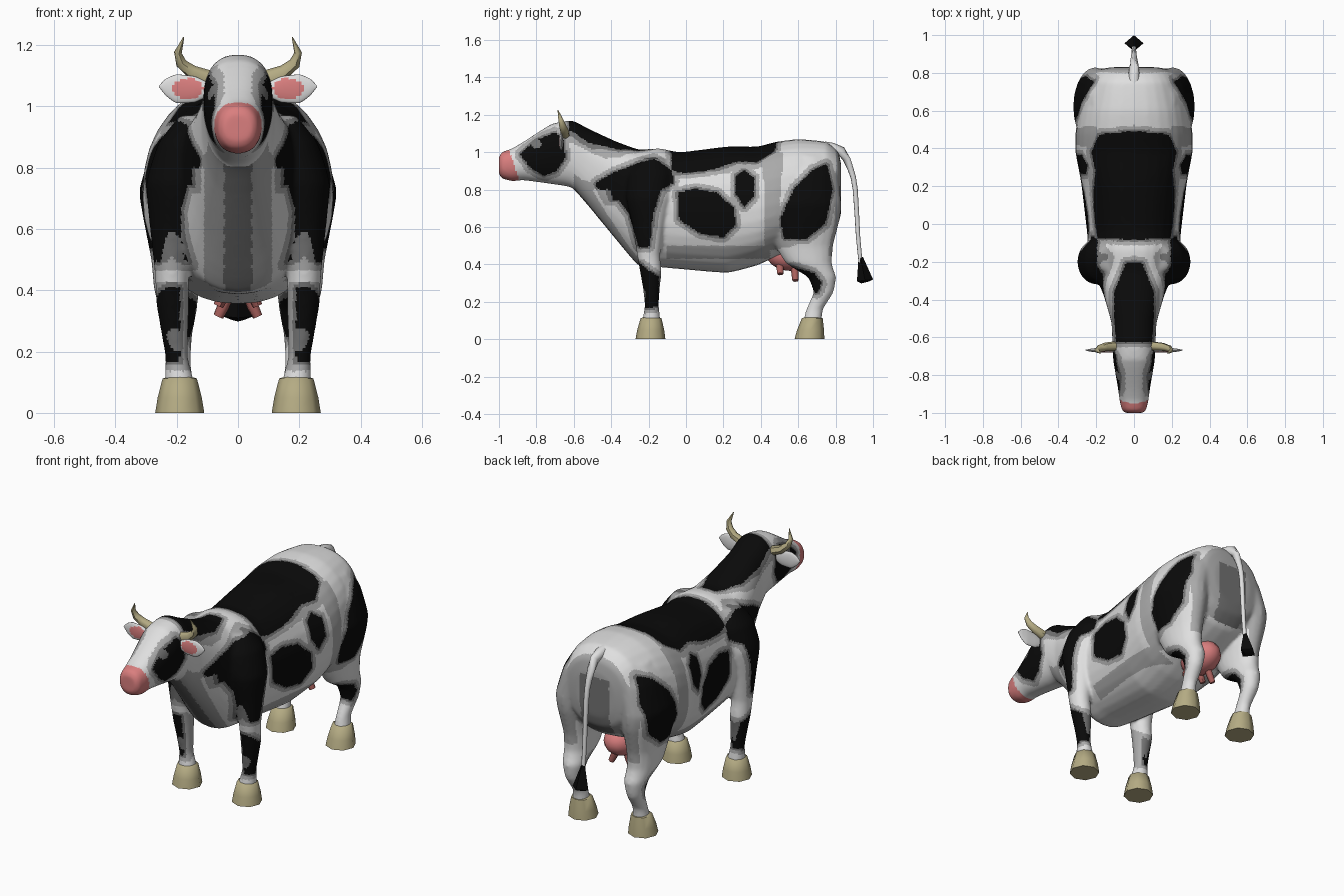
import bpy, bmesh, math
from mathutils import Vector, Matrix

if "Cube" in bpy.data.objects:
    bpy.data.objects.remove(bpy.data.objects["Cube"])


def mat(name, r, g, b):
    m = bpy.data.materials.new(name)
    m.diffuse_color = (r, g, b, 1)
    m.use_nodes = True
    m.node_tree.nodes["Principled BSDF"].inputs["Base Color"].default_value = m.diffuse_color
    return m


WHITE = mat("white_hide", .74, .74, .74)
LIGHT = mat("light_grey_hide", .40, .40, .40)
GREY = mat("grey_hide", .17, .17, .17)
BLACK = mat("black_hide", .003, .003, .003)
PINK = mat("pink_skin", .70, .21, .21)
ROSE = mat("dark_pink_skin", .40, .12, .11)
HORN = mat("horn", .46, .41, .23)


def dense(stations, n, curve=.4):
    """Interpolate tuples, blending straight segments with Catmull-Rom."""
    out = []
    for i in range(len(stations) - 1):
        p = [stations[max(0, min(len(stations) - 1, i + k))] for k in (-1, 0, 1, 2)]
        for s in range(n):
            t = s / n
            out.append([(1 - curve) * (b + (c - b) * t)
                        + curve * .5 * (2 * b + (c - a) * t + (2 * a - 5 * b + 4 * c - d) * t * t
                                        + (3 * b - a - 3 * c + d) * t ** 3) for a, b, c, d in zip(*p)])
    return out + [list(stations[-1])]


def loft(bm, rings):
    rows = [[bm.verts.new(p) for p in r] for r in rings]
    n = len(rows[0])
    for a, b in zip(rows, rows[1:]):
        for i in range(n):
            j = (i + 1) % n
            bm.faces.new((a[i], a[j], b[j], b[i]))
    bm.faces.new(rows[0])
    bm.faces.new(rows[-1])


def ring(c, u, v, n):
    """Ellipse around c spanned by u and v."""
    c, u, v = Vector(c), Vector(u), Vector(v)
    return [c + u * math.cos(a) + v * math.sin(a) for a in (2 * math.pi * i / n for i in range(n))]


def tube(bm, path, n=8):
    """Tube through (x, y, z, radius) points."""
    pts = [Vector(p[:3]) for p in path]
    rings = []
    for i, p in enumerate(pts):
        d = (pts[min(i + 1, len(pts) - 1)] - pts[max(i - 1, 0)]).normalized()
        u = d.cross(Vector((0.3, 1, 0.2)) if abs(d.y) < .8 else Vector((1, 0, 0))).normalized()
        rings.append(ring(p, u * path[i][3], d.cross(u) * path[i][3], n))
    loft(bm, rings)


def finish(bm, name, *mats, angle=60):
    bmesh.ops.recalc_face_normals(bm, faces=bm.faces)
    me = bpy.data.meshes.new(name)
    bm.to_mesh(me)
    bm.free()
    for m in mats:
        me.materials.append(m)
    ob = bpy.data.objects.new(name, me)
    bpy.context.collection.objects.link(ob)
    bpy.context.view_layer.objects.active = ob
    bpy.ops.object.select_all(action='DESELECT')
    ob.select_set(True)
    bpy.ops.object.shade_smooth_by_angle(angle=math.radians(angle))
    return ob


# Head, neck and trunk: (y, top, bottom, half width, height of widest point)
TRUNK = [(-1.0, .975, .885, .045, .93), (-.985, 1.0, .86, .064, .93), (-.93, 1.02, .845, .077, .94),
         (-.87, 1.055, .85, .085, .96), (-.72, 1.15, .83, .11, 1.03), (-.61, 1.17, .81, .115, 1.02),
         (-.52, 1.125, .71, .12, .95), (-.38, 1.06, .54, .16, .84), (-.255, 1.015, .395, .21, .74),
         (-.14, 1.02, .385, .24, .70), (-.03, 1.0, .375, .25, .68), (.22, 1.03, .355, .28, .68),
         (.38, 1.03, .395, .31, .70), (.48, 1.055, .44, .31, .72), (.6, 1.07, .48, .29, .75),
         (.75, 1.055, .55, .24, .80), (.815, 1.0, .62, .19, .82), (.83, .93, .68, .12, .82)]
# Legs: (z, y, y radius, x, x radius)
FORE = [(.09, -.185, .05, .19, .05), (.18, -.183, .038, .20, .037), (.27, -.185, .045, .207, .045),
        (.36, -.188, .058, .214, .053), (.45, -.20, .062, .216, .055), (.6, -.20, .085, .215, .072),
        (.75, -.20, .12, .20, .10), (.88, -.19, .12, .165, .095), (.97, -.18, .07, .12, .07)]
HIND = [(.09, .675, .05, .19, .045), (.16, .688, .045, .19, .036), (.25, .735, .053, .195, .045),
        (.33, .728, .075, .195, .06), (.37, .69, .10, .198, .068), (.41, .655, .125, .20, .075),
        (.50, .632, .155, .20, .083), (.65, .625, .20, .205, .107), (.73, .62, .21, .205, .117),
        (.88, .63, .185, .165, .11), (.98, .64, .13, .115, .10)]

trunk_rings = dense(TRUNK, 4)
bm = bmesh.new()
rings = []
for y, zt, zb, w, zm in trunk_rings:
    r = []
    for i in range(32):
        a = 2 * math.pi * i / 32
        c, s = math.cos(a), math.sin(a)
        h = zt - zm if s > 0 else zm - zb
        r.append((math.copysign(w * abs(c) ** .85, c), y, zm + math.copysign(h * abs(s) ** .9, s)))
    rings.append(r)
loft(bm, rings)
for side in (1, -1):
    for leg in (FORE, HIND):
        loft(bm, [ring((side * x, y, z), (rx, 0, 0), (0, ry, 0), 20) for z, y, ry, x, rx in dense(leg, 4)])
body = finish(bm, "body", angle=180)

# Fuse trunk and legs into one skin
mod = body.modifiers.new("fuse", 'REMESH')
mod.mode = 'VOXEL'
mod.voxel_size = .009
fused = bpy.data.meshes.new_from_object(body.evaluated_get(bpy.context.evaluated_depsgraph_get()))
body.modifiers.clear()
bm = bmesh.new()
bm.from_mesh(fused)
for _ in range(5):
    bmesh.ops.smooth_vert(bm, verts=bm.verts, factor=.5, use_axis_x=True, use_axis_y=True, use_axis_z=True)
bm.to_mesh(fused)
bm.free()
body.data = fused
fused.materials.clear()
for m in (WHITE, LIGHT, GREY, BLACK, PINK):
    fused.materials.append(m)

# Hide patches: outlines seen from the side (y, z) and from above (|x|, y)
SIDE = [
    [(-.48, .83), (-.40, .88), (-.25, .94), (-.17, .96), (-.08, .90), (-.07, .84), (-.14, .80), (-.18, .67),
     (-.20, .50), (-.25, .50), (-.30, .67), (-.36, .75), (-.44, .75)],
    [(-.04, .78), (.05, .80), (.16, .78), (.25, .70), (.26, .61), (.20, .55), (.08, .57), (-.03, .64)],
    [(.27, .87), (.31, .90), (.36, .86), (.355, .76), (.31, .715), (.27, .78)],
    [(.68, .90), (.75, .93), (.78, .80), (.74, .62), (.64, .54), (.53, .54), (.51, .64), (.58, .80)]]
SHIN = [(-.26, .41), (-.21, .37), (-.15, .33), (-.15, .18), (-.22, .17), (-.21, .25), (-.25, .33)]
HOCK = [(.57, .38), (.68, .35), (.72, .30), (.70, .25), (.66, .28)]
HEAD = [(-.88, .99), (-.80, 1.06), (-.70, 1.10), (-.66, 1.06), (-.65, .97), (-.70, .90), (-.76, .88), (-.83, .92)]
FLANK = [(.40, .97), (.52, 1.0), (.50, .70), (.58, .5), (.42, .47), (.42, .8)]
NECK = [(-.03, -.2), (.04, -.21), (.10, -.36), (.10, -.5), (.09, -.62), (-.03, -.62)]
SADDLE = [(-.03, -.08), (.19, -.07), (.215, .1), (.20, .28), (.22, .38), (.18, .47), (-.03, .49)]


def outline_distance(poly, px, py):
    """Distance to an outline, negative inside."""
    if not (min(p[0] for p in poly) - .06 < px < max(p[0] for p in poly) + .06
            and min(p[1] for p in poly) - .06 < py < max(p[1] for p in poly) + .06):
        return 1
    best, inside = 1, False
    for (ax, ay), (bx, by) in zip(poly, poly[1:] + poly[:1]):
        dx, dy = bx - ax, by - ay
        t = max(0, min(1, ((px - ax) * dx + (py - ay) * dy) / (dx * dx + dy * dy)))
        best = min(best, math.hypot(px - ax - t * dx, py - ay - t * dy))
        if (ay > py) != (by > py) and px < ax + (py - ay) * dx / dy:
            inside = not inside
    return -best if inside else best


def back_height(y):
    for a, b in zip(trunk_rings, trunk_rings[1:]):
        if y <= b[0]:
            return a[1] + (b[1] - a[1]) * (y - a[0]) / (b[0] - a[0])
    return 1


def hide_colour(c, n):
    x, y, z = abs(c.x), c.y, c.z
    if y < -.945 + (1.01 - z) * .33 and y < -.8:
        return 4
    d = 1
    if y < -.62:
        if x > .045:
            d = outline_distance(HEAD, y, z)
            if math.hypot(y + .80, z - 1.045) < .026:
                return 2
    elif z < .43 and x > .1:
        if y < 0:
            d = max(outline_distance(SHIN, y, z), .195 - x)
        elif n.y < .4:
            d = outline_distance(HOCK, y, z)
    elif x > .1 and (abs(n.x) > .15 or y < -.1):
        d = max(min(outline_distance(p, y, z) for p in SIDE), (.155 - x) if z < .8 else -1)
    if z > .85 and n.z > .1:
        drop = back_height(y) - z
        d = min(d, max(outline_distance(NECK, x, y), drop - .085), max(outline_distance(SADDLE, x, y), drop - .11))
    if d < .005:
        return 3
    if d < .016:
        return 2
    if -.6 < y < -.2 and n.y < -.3 and z > .38 and x < .11:      # chest
        return 2 if x < .045 else 1
    if n.y > .7 and z > .45 and y > .7:                          # hindquarters
        return 2 if x < .09 and z < .9 else 1
    if -.1 < y < .45 and x > .1 and .43 < z < .5 and n.z < -.2:  # belly band
        return 1
    if d < .035 or (x > .15 and outline_distance(FLANK, y, z) < 0):
        return 1
    return 0


for p in fused.polygons:
    p.use_smooth = True
    p.material_index = hide_colour(p.center, p.normal)

# Hooves
bm = bmesh.new()
for side in (1, -1):
    for y0, y1 in ((-.19, -.187), (.66, .675)):
        loft(bm, [ring((side * .19, y0 + (y1 - y0) * t, z), (r, 0, 0), (0, r, 0), 8)
                  for t, z, r in ((0, 0, .08), (.4, .05, .072), (1, .112, .056), (1, .12, .03))])
finish(bm, "hooves", HORN, angle=60)

# Horns
bm = bmesh.new()
for s in (1, -1):
    tube(bm, [(s * .085, -.645, 1.09, .026), (s * .15, -.65, 1.112, .023), (s * .185, -.66, 1.14, .019),
              (s * .196, -.67, 1.175, .013), (s * .177, -.685, 1.225, .002)], 6)
finish(bm, "horns", HORN)

# Ears with pink inner faces
EAR = [(.09, 1.055, .018, .010), (.14, 1.055, .042, .012), (.20, 1.057, .047, .011),
       (.235, 1.062, .028, .007), (.257, 1.065, .003, .002)]
bm = bmesh.new()
for s in (1, -1):
    loft(bm, [ring((s * x, -.668, z), (0, t, 0), (0, 0, h), 24) for x, z, h, t in dense(EAR, 5)])
ears = finish(bm, "ears", WHITE, PINK)
for p in ears.data.polygons:
    c = p.center
    if c.y < -.668 and ((abs(c.x) - .163) / .05) ** 2 + ((c.z - 1.057) / .034) ** 2 < 1:
        p.material_index = 1

# Udder and teats
bm = bmesh.new()
bmesh.ops.create_uvsphere(bm, u_segments=16, v_segments=10, radius=1,
                          matrix=Matrix.Translation((0, .56, .455)) @ Matrix.Diagonal((.095, .13, .09, 1)))
finish(bm, "udder", PINK)
bm = bmesh.new()
for s in (1, -1):
    for y, low in ((.50, .035), (.58, 0)):
        tube(bm, [(s * .025, y, .41, .022), (s * .048, y + .003, .348 + low, .02),
                  (s * .064, y + .005, .314 + low, .017)], 6)
finish(bm, "teats", ROSE)

# Tail and tuft
bm = bmesh.new()
tube(bm, dense([(0, .74, 1.025, .032), (0, .83, 1.005, .026), (0, .88, .91, .017), (0, .905, .80, .014),
                (0, .92, .55, .012), (0, .935, .40, .011)], 2, 1), 8)
finish(bm, "tail", WHITE)
bm = bmesh.new()
loft(bm, [ring((0, y, z), (rx, 0, 0), (0, ry, .005), 4) for y, z, rx, ry in
          ((.934, .435, .012, .012), (.957, .315, .05, .043), (.957, .303, .02, .02))])
finish(bm, "tail_tuft", BLACK, angle=30)
